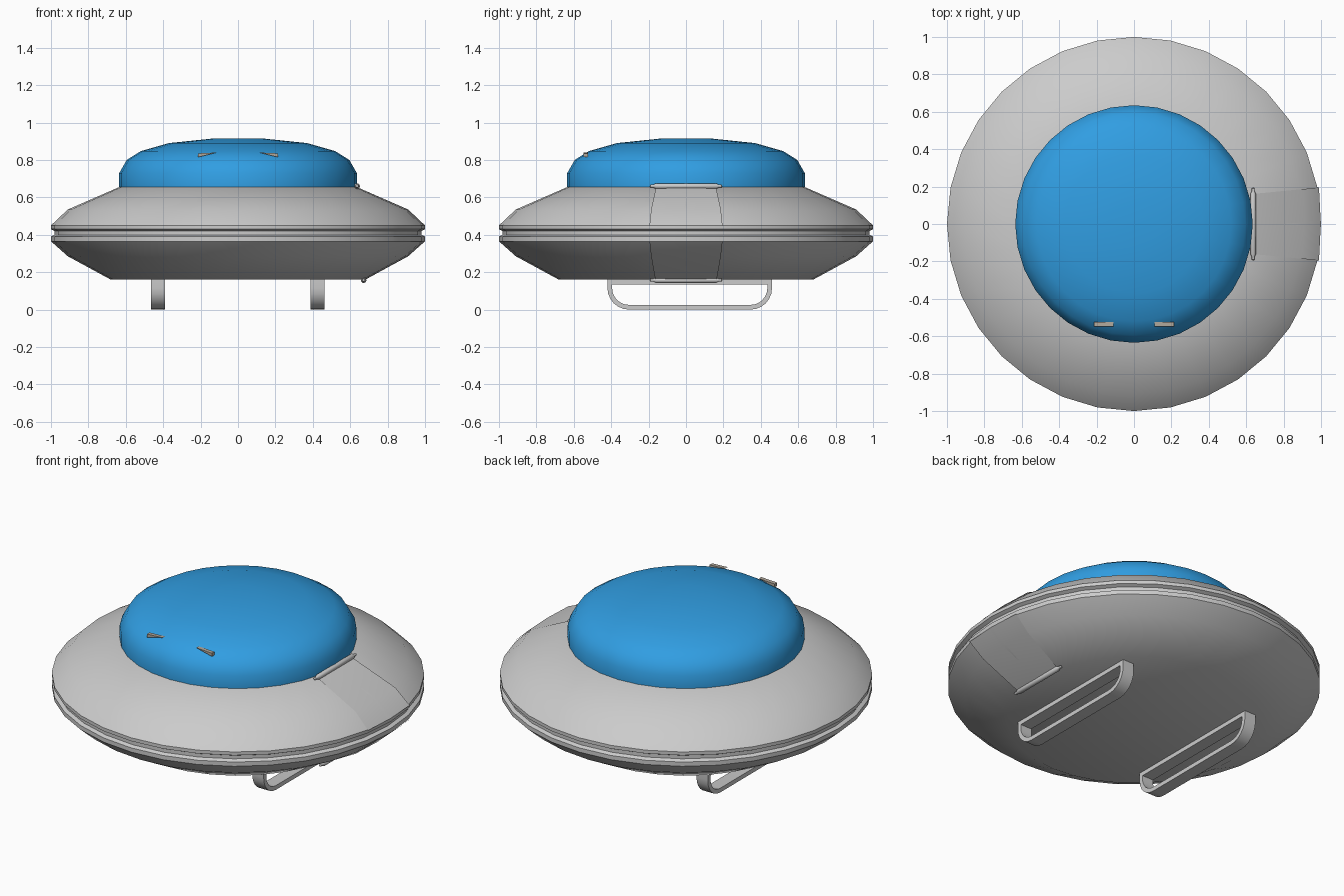
import bpy, bmesh, math
from mathutils import Matrix, Vector

cube = bpy.data.objects.get("Cube")
if cube:
    bpy.data.objects.remove(cube, do_unlink=True)


def material(name, color):
    m = bpy.data.materials.new(name)
    m.use_nodes = True
    m.diffuse_color = (*color, 1)
    m.node_tree.nodes["Principled BSDF"].inputs["Base Color"].default_value = (*color, 1)
    return m


GREY = material("hull grey", (0.6, 0.6, 0.6))
BLUE = material("dome blue", (0.03, 0.34, 0.76))
TAN = material("fin tan", (0.45, 0.4, 0.34))


def finish(bm, name, mat, angle=None):
    bmesh.ops.recalc_face_normals(bm, faces=bm.faces[:])
    mesh = bpy.data.meshes.new(name)
    bm.to_mesh(mesh)
    bm.free()
    mesh.materials.append(mat)
    ob = bpy.data.objects.new(name, mesh)
    bpy.context.collection.objects.link(ob)
    if angle:
        bpy.ops.object.select_all(action='DESELECT')
        ob.select_set(True)
        bpy.context.view_layer.objects.active = ob
        bpy.ops.object.shade_smooth_by_angle(angle=math.radians(angle))
    return ob


def lathe(name, profile, mat, steps=32, angle=30, matrix=Matrix()):
    """Turn (radius, height) points about z, then place the result."""
    bm = bmesh.new()
    verts = [bm.verts.new((r, 0, z)) for r, z in profile]
    edges = [bm.edges.new(p) for p in zip(verts, verts[1:])]
    bmesh.ops.spin(bm, geom=verts + edges, axis=(0, 0, 1), cent=(0, 0, 0),
                   angle=math.tau, steps=steps)
    bmesh.ops.remove_doubles(bm, verts=bm.verts[:], dist=0.0005)
    bm.transform(matrix)
    return finish(bm, name, mat, angle)


# Saucer body with a grooved rim
lower = [(0.68, 0.16), (0.91, 0.285), (1, 0.365)]
upper = [(1, 0.45), (0.91, 0.535), (0.635, 0.655)]
groove = [(1, 0.39), (0.98, 0.4), (0.98, 0.42), (1, 0.43)]
lathe("saucer_hull", [(0, 0.16)] + lower + groove + upper + [(0, 0.655)], GREY)

# Canopy dome
lathe("canopy_dome", [(0.635, 0.652), (0.635, 0.73), (0.595, 0.8), (0.52, 0.847),
                      (0.37, 0.89), (0.13, 0.915), (0, 0.915)], BLUE, angle=50)


# Hatch panels on the left side, lying just proud of the hull
def hatch(name, profile):
    bm = bmesh.new()
    rows = []
    for r, z in profile:
        w = 0.16 + 0.035 * (r - 0.635) / 0.365
        rows.append([bm.verts.new((r * c + 0.004, y, z)) for y, c in
                     ((-w, 0.985), (0, 0.995), (w, 0.985))])
    for a, b in zip(rows, rows[1:]):
        for i in range(2):
            bm.faces.new((a[i], a[i + 1], b[i + 1], b[i]))
    ob = finish(bm, name, GREY, 30)
    # Make sure the panel faces outward
    if ob.data.polygons[0].normal.x < 0:
        ob.data.flip_normals()


hatch("upper_hatch", upper)
hatch("lower_hatch", lower)

# Hinge rollers with thin end pins
half = [(0, 0.195), (0.008, 0.19), (0.008, 0.175), (0.015, 0.16)]
roller = half + [(r, -y) for r, y in reversed(half)]
for name, x, z in (("upper_hinge", 0.637, 0.66), ("lower_hinge", 0.672, 0.157)):
    place = Matrix.Translation((x, 0, z)) @ Matrix.Rotation(math.pi / 2, 4, 'X')
    lathe(name, roller, GREY, steps=12, angle=40, matrix=place)


# Landing skids: closed rings with rounded lower corners
def skid_outline(inset):
    y0, y1, top, r = -0.42 + inset, 0.46 - inset, 0.16 - inset, 0.115 - inset
    pts = [(y1, top), (y0, top)]
    for cy, start in ((y0 + r, math.pi), (y1 - r, 1.5 * math.pi)):
        for i in range(7):
            a = start + i * math.pi / 12
            pts.append((cy + r * math.cos(a), inset + r + r * math.sin(a)))
    return pts


def skid(name, x):
    bm = bmesh.new()
    loops = [[bm.verts.new((x + dx, y, z)) for y, z in skid_outline(inset)]
             for dx, inset in ((-0.037, 0), (0.037, 0), (0.037, 0.025), (-0.037, 0.025))]
    n = len(loops[0])
    for k in range(4):
        a, b = loops[k], loops[(k + 1) % 4]
        for i in range(n):
            j = (i + 1) % n
            bm.faces.new((a[i], a[j], b[j], b[i]))
    finish(bm, name, GREY, 30)


skid("left_skid", 0.425)
skid("right_skid", -0.428)

# Small fins poking through the front of the canopy
for name, s in (("left_fin", 1), ("right_fin", -1)):
    bm = bmesh.new()
    tri = [(0.11, 0.84), (0.213, 0.835), (0.213, 0.815)]
    front, back = ([bm.verts.new((s * x, y, z)) for x, z in tri] for y in (-0.548, -0.525))
    bm.faces.new(front)
    bm.faces.new(back)
    for i in range(3):
        j = (i + 1) % 3
        bm.faces.new((front[i], front[j], back[j], back[i]))
    finish(bm, name, TAN)
